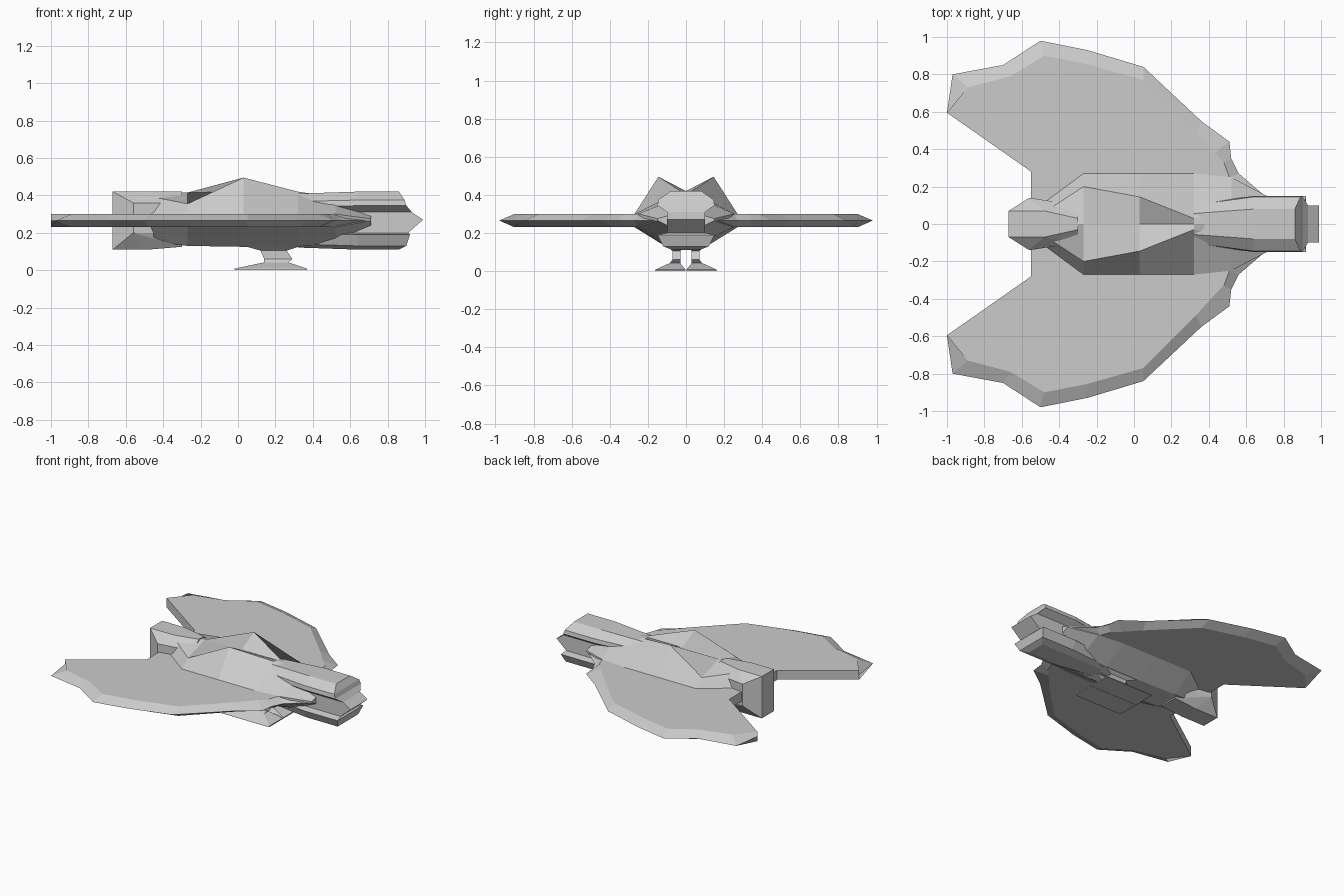
import bpy, bmesh

if "Cube" in bpy.data.objects:
    bpy.data.objects.remove(bpy.data.objects["Cube"])


def finish(name, bm):
    bmesh.ops.remove_doubles(bm, verts=bm.verts[:], dist=0.0005)
    bmesh.ops.recalc_face_normals(bm, faces=bm.faces[:])
    me = bpy.data.meshes.new(name)
    bm.to_mesh(me)
    bm.free()
    ob = bpy.data.objects.new(name, me)
    bpy.context.collection.objects.link(ob)
    return ob


def mirror_y(ob):
    m = ob.modifiers.new("mirror", 'MIRROR')
    m.use_axis = (False, True, False)
    m.use_mirror_merge = False


def bridge(bm, rings):
    for a, b in zip(rings, rings[1:]):
        n = len(a)
        for i in range(n):
            j = (i + 1) % n
            bm.faces.new((a[i], a[j], b[j], b[i]))


def loft_symmetric(name, halves):
    """Loft half rings (top to bottom, y >= 0) mirrored into full rings."""
    bm = bmesh.new()
    rings = []
    for h in halves:
        full = list(h) + [(x, -y, z) for x, y, z in reversed(h)]
        rings.append([bm.verts.new(p) for p in full])
    bridge(bm, rings)
    for r in (rings[0], rings[-1]):          # strip caps across the middle
        n = len(r)
        for i in range(n // 2 - 1):
            bm.faces.new((r[i], r[i + 1], r[n - 2 - i], r[n - 1 - i]))
    return finish(name, bm)


def at(x, pts):
    return [(x, y, z) for y, z in pts]


# central hull with twin ridged humps and sharp shoulders
loft_symmetric("hull", [
    at(-.50, [(0, .415), (.05, .40), (.10, .30), (.10, .23), (.07, .16)]),
    at(-.27, [(0, .415), (.20, .355), (.27, .30), (.27, .23), (.10, .13)]),
    at(.03, [(0, .42), (.145, .495), (.27, .30), (.27, .23), (.10, .125)]),
    at(.32, [(0, .42), (.03, .42), (.27, .30), (.27, .23), (.10, .125)]),
    at(.52, [(0, .39), (.08, .37), (.25, .30), (.25, .23), (.08, .15)]),
    at(.71, [(0, .30), (.08, .295), (.15, .275), (.15, .265), (.08, .23)]),
])

# nose barrel with recessed sides and a wedge-shaped prow
section = [(.08, .42), (.145, .375), (.15, .345), (.10, .31), (.10, .27),
           (.10, .20), (.15, .19), (.12, .13), (.07, .11)]
tips = [.86, .89, .90, .93, .99, .91, .92, .90, .86]
loft_symmetric("nose_barrel", [
    at(.32, [(y * .7, .27 + (z - .27) * .93) for y, z in section]),
    at(.64, section),
    [(x, y, z) for x, (y, z) in zip(tips, section)],
])

# faceted tail engine
bm = bmesh.new()
for s in (1, -1):
    for x, y, z in [(-.67, .07, .42), (-.67, .07, .11), (-.56, .14, .36),
                    (-.56, .14, .20), (-.48, .07, .42), (-.48, .07, .11),
                    (-.30, .03, .42), (-.30, .10, .36), (-.30, .10, .20),
                    (-.30, .07, .125)]:
        bm.verts.new((x, s * y, z))
bmesh.ops.convex_hull(bm, input=bm.verts[:])
finish("tail_engine", bm)

# wings: outline at mid height, inset top and bottom for bevelled outer edges
outline = [(-.55, .08), (-.55, .28), (-1, .595), (-.97, .80), (-.70, .85),
           (-.50, .98), (-.25, .93), (.05, .84), (.36, .55), (.51, .44),
           (.52, .35), (.56, .27), (.70, .15), (.70, .08)]
inset = [(-.55, .08), (-.55, .28), (-1, .595), (-.89, .73), (-.66, .79),
         (-.48, .90), (-.25, .855), (.05, .77), (.33, .49), (.43, .38),
         (.48, .33), (.51, .25), (.60, .13), (.60, .08)]
bm = bmesh.new()
rings = [[bm.verts.new((x, y, z)) for x, y in pts]
         for pts, z in ((inset, .23), (outline, .265), (inset, .30))]
bridge(bm, rings)
bm.faces.new(rings[0])
bm.faces.new(rings[2])
mirror_y(finish("wings", bm))

# landing legs: stacked rectangles from foot to hull (z, x0, x1, y0, y1)
bm = bmesh.new()
rings = []
for z, x0, x1, y0, y1 in [(0, -.02, .37, 0.001, .165), (.008, -.02, .37, .003, .16),
                          (.042, .14, .27, .03, .085), (.06, .14, .29, .03, .07),
                          (.105, .12, .26, .03, .07), (.13, .03, .34, .005, .10)]:
    rings.append([bm.verts.new(p) for p in
                  ((x0, y0, z), (x1, y0, z), (x1, y1, z), (x0, y1, z))])
bridge(bm, rings)
bm.faces.new(rings[0])
bm.faces.new(rings[-1])
mirror_y(finish("landing_legs", bm))
